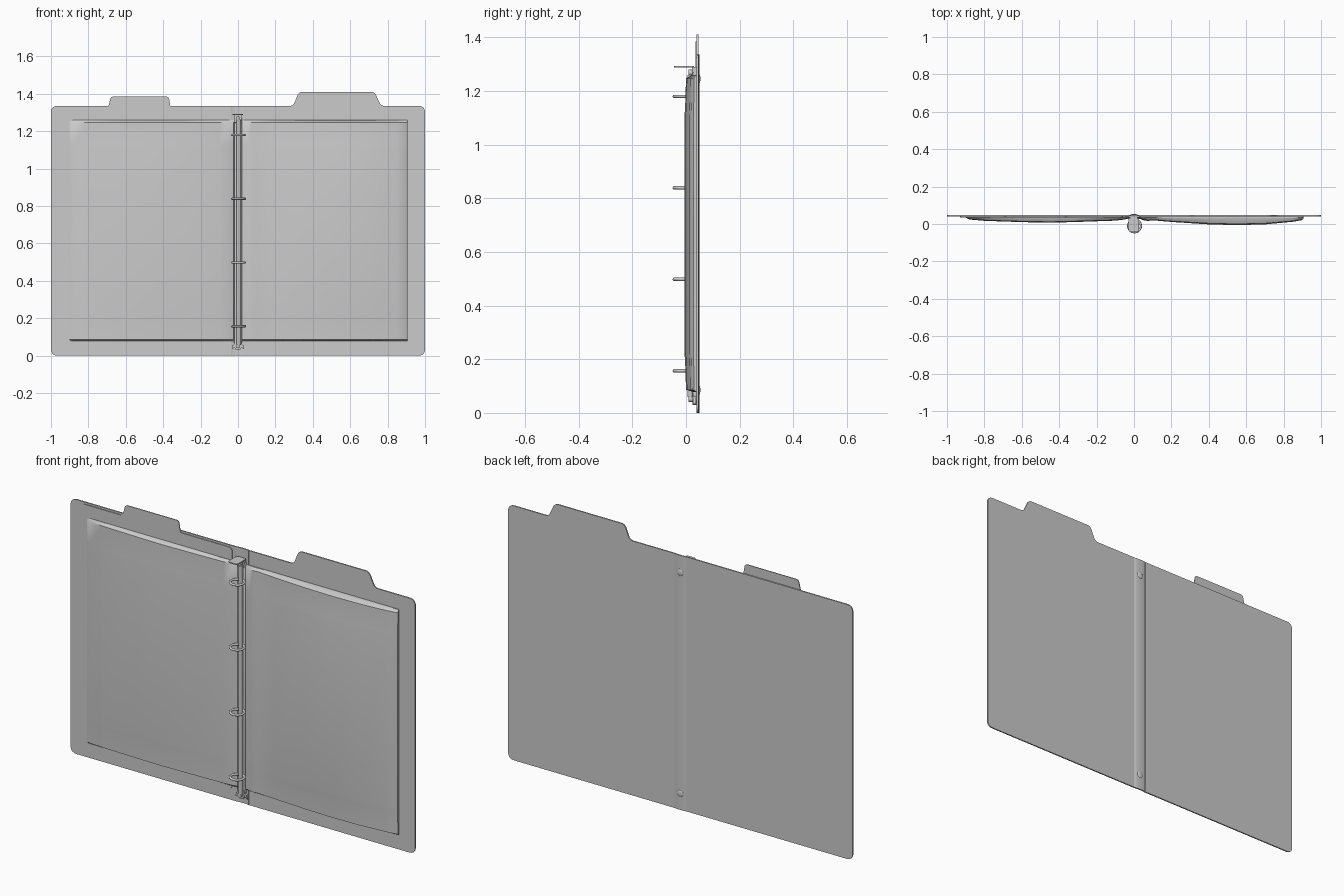
import bpy, bmesh, math
from mathutils import Vector

cube = bpy.data.objects.get("Cube")
if cube:
    bpy.data.objects.remove(cube, do_unlink=True)

grey = bpy.data.materials.new("light grey")
grey.use_nodes = True
grey.diffuse_color = (0.6, 0.6, 0.6, 1)
grey.node_tree.nodes["Principled BSDF"].inputs["Base Color"].default_value = (0.6, 0.6, 0.6, 1)


def finish(obj, angle=35):
    obj.data.materials.clear()
    obj.data.materials.append(grey)
    bpy.ops.object.select_all(action='DESELECT')
    obj.select_set(True)
    bpy.context.view_layer.objects.active = obj
    bpy.ops.object.shade_smooth_by_angle(angle=math.radians(angle))
    return obj


def loft(name, sections):
    """Join equal closed loops of points into a capped solid."""
    bm = bmesh.new()
    loops = [[bm.verts.new(p) for p in s] for s in sections]
    n = len(loops[0])
    for a, b in zip(loops, loops[1:]):
        for i in range(n):
            j = (i + 1) % n
            bm.faces.new((a[i], a[j], b[j], b[i]))
    bm.faces.new(loops[0])
    bm.faces.new(loops[-1])
    bmesh.ops.recalc_face_normals(bm, faces=bm.faces)
    mesh = bpy.data.meshes.new(name)
    bm.to_mesh(mesh)
    bm.free()
    obj = bpy.data.objects.new(name, mesh)
    bpy.context.collection.objects.link(obj)
    return finish(obj)


def rounded(corners, steps=5):
    """Round the (x, z, radius) corners of an outline."""
    out = []
    for i, (x, z, r) in enumerate(corners):
        p = Vector((x, z))
        if r == 0:
            out.append(p)
            continue
        a = p + (Vector(corners[i - 1][:2]) - p).normalized() * r
        b = p + (Vector(corners[(i + 1) % len(corners)][:2]) - p).normalized() * r
        for k in range(steps + 1):
            t = k / steps
            out.append(a * (1 - t) ** 2 + p * 2 * t * (1 - t) + b * t * t)
    return out


def sheet(name, corners, y0, y1):
    pts = rounded(corners)
    return loft(name, [[(p.x, y, p.y) for p in pts] for y in (y0, y1)])


def box(name, lo, hi, bevel=0.002):
    bpy.ops.mesh.primitive_cube_add(size=1, location=[(a + b) / 2 for a, b in zip(lo, hi)])
    obj = bpy.context.object
    obj.name = name
    obj.scale = [b - a for a, b in zip(lo, hi)]
    bpy.ops.object.transform_apply(location=False, rotation=False)
    mod = obj.modifiers.new("soft edges", 'BEVEL')
    mod.width, mod.segments = bevel, 2
    return finish(obj)


# Cover boards; the left one carries the large tab
H = 1.335
HINGE = 0.035
sheet("cover_right", [(-1, 0, .035), (-HINGE, 0, 0), (-HINGE, H, 0), (-1, H, .035)], .04, .047)
sheet("cover_left", [(HINGE, 0, 0), (1, 0, .035), (1, H, .035), (.765, H, .02),
                     (.73, 1.41, .02), (.325, 1.41, .02), (.295, H, .02), (HINGE, H, 0)], .04, .047)

# Bowed spine strip
bow = [(HINGE * math.cos(math.pi * k / 10), .004 * math.sin(math.pi * k / 10)) for k in range(11)]
spine = [(x, .046 + b) for x, b in bow] + [(x, .039 + b) for x, b in reversed(bow)]
loft("spine", [[(x, y, z) for x, y in spine] for z in (0, H)])

# Divider sheet with the small tab
sheet("divider", [(-.93, .06, .02), (-.06, .06, .02), (-.06, 1.325, .02), (-.36, 1.325, .01),
                  (-.37, 1.385, .015), (-.68, 1.385, .015), (-.695, 1.325, .01),
                  (-.93, 1.325, .02)], .036, .0405)

# Page stacks: a curved front swept up the sheet height, thinner at the ends
PAGES = {
    "pages_right": [(-.9, .034), (-.88, .024), (-.8, .017), (-.6, .01), (-.45, .007),
                    (-.3, .011), (-.1, .018), (-.05, .024), (-.025, .032)],
    "pages_left": [(.02, .032), (.05, .02), (.075, .016), (.1, .02), (.2, .011), (.4, -.002),
                   (.55, -.006), (.7, -.002), (.85, .012), (.895, .02), (.907, .028)],
}
LEVELS = [(.078, .3), (.086, .87), (.2, .95), (.22, 1), (1.11, 1), (1.13, .95), (1.248, .87), (1.26, .3)]
BACK = .041
for name, front in PAGES.items():
    sections = []
    for z, k in LEVELS:
        loop = [(x, BACK - k * (BACK - y), z) for x, y in front]
        loop += [(x, BACK, z) for x, y in reversed(front)]
        sections.append(loop)
    loft(name, sections)

# Ring mechanism: base strip, rail and four rings
box("ring_base", (-.022, .025, .06), (.022, .041, 1.27), .004)
bpy.ops.mesh.primitive_cylinder_add(vertices=16, radius=.011, depth=1.2, location=(.004, .016, .66))
bpy.context.object.name = "ring_rail"
finish(bpy.context.object)
for i in range(4):
    bpy.ops.mesh.primitive_torus_add(major_radius=.034, minor_radius=.006, major_segments=32,
                                     minor_segments=10, location=(.003, -.01, .157 + i * .341))
    bpy.context.object.name = f"ring_{i + 1}"
    finish(bpy.context.object, 60)

# Raised lever at the top
tongue = rounded([(-.029, .03, 0), (.026, .03, 0), (.026, -.044, .014), (-.029, -.044, .014)])
loft("top_lever", [[(p.x, p.y, z) for p in tongue] for z in (1.287, 1.293)])
box("top_clip", (-.022, .022, 1.245), (.02, .04, 1.29))
# Folded lever at the bottom with two ears
sheet("bottom_lever", [(-.012, .03, .005), (.012, .03, .005), (.024, .055, .005),
                       (.014, .085, .005), (-.014, .085, .005), (-.024, .055, .005)], .024, .04)
for side, s in (("right", -1), ("left", 1)):
    sheet(f"bottom_ear_{side}", [(s * .012, .05, 0), (s * .034, .032, .004),
                                 (s * .03, .055, .004), (s * .016, .065, 0)], .027, .038)

# Rivets through the spine: domed back head and front pin
for name, z in (("bottom", .085), ("top", 1.245)):
    bpy.ops.mesh.primitive_uv_sphere_add(segments=20, ring_count=10, radius=.019, location=(0, .048, z))
    head = bpy.context.object
    head.name = f"rivet_{name}"
    head.scale = (1, .3, 1)
    bpy.ops.object.transform_apply(location=False, rotation=False)
    finish(head, 60)
    bpy.ops.mesh.primitive_cylinder_add(vertices=16, radius=.012, depth=.03,
                                        location=(0, .025, .052 if z < 1 else 1.268),
                                        rotation=(math.pi / 2, 0, 0))
    bpy.context.object.name = f"pivot_{name}"
    finish(bpy.context.object)
